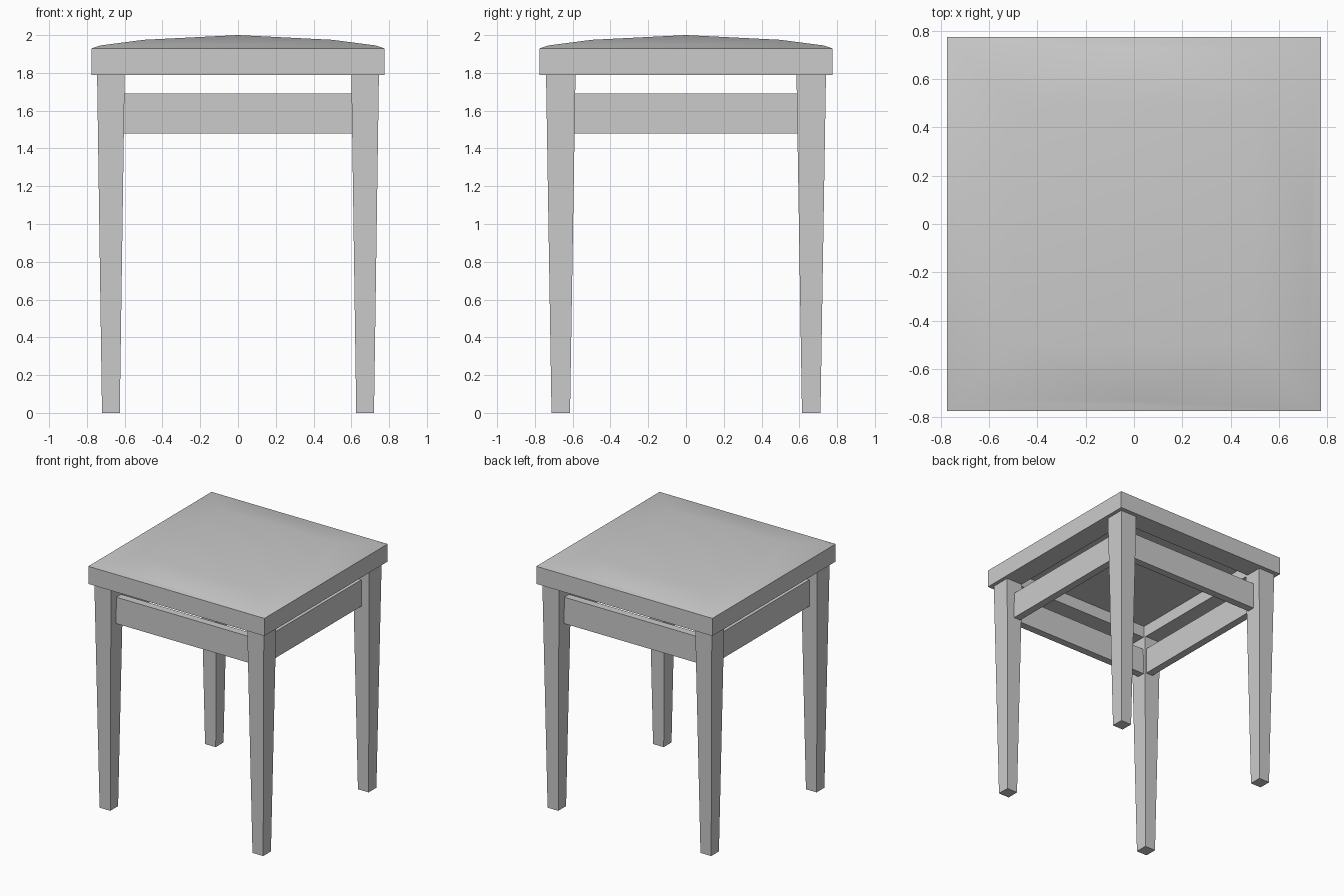
import bpy, bmesh, math
from mathutils import Vector

cube = bpy.data.objects.get("Cube")
if cube:
    bpy.data.objects.remove(cube, do_unlink=True)

grey = bpy.data.materials.new("plain grey")
grey.use_nodes = True
grey.diffuse_color = (0.6, 0.6, 0.6, 1)
grey.node_tree.nodes["Principled BSDF"].inputs["Base Color"].default_value = (0.6, 0.6, 0.6, 1)


def add_object(name, bm):
    bmesh.ops.recalc_face_normals(bm, faces=bm.faces[:])
    mesh = bpy.data.meshes.new(name)
    bm.to_mesh(mesh)
    bm.free()
    mesh.materials.append(grey)
    ob = bpy.data.objects.new(name, mesh)
    bpy.context.collection.objects.link(ob)
    return ob


def square(bm, half, z):
    return [bm.verts.new((sx * half, sy * half, z))
            for sx, sy in ((1, 1), (-1, 1), (-1, -1), (1, -1))]


def bridge(bm, a, b):
    for i in range(4):
        j = (i + 1) % 4
        bm.faces.new((a[i], a[j], b[j], b[i]))


def box(name, lo, hi):
    bm = bmesh.new()
    bmesh.ops.create_cube(bm, size=1)
    lo, hi = Vector(lo), Vector(hi)
    for v in bm.verts:
        v.co = (lo + hi) / 2 + v.co * (hi - lo)
    return add_object(name, bm)


def tapered_leg(name, sx, sy):
    bm = bmesh.new()
    bmesh.ops.create_cube(bm, size=2)
    for v in bm.verts:
        top = v.co.z > 0
        hx, hy = (0.073, 0.078) if top else (0.047, 0.049)
        v.co = (sx * 0.673 + v.co.x * hx, sy * 0.663 + v.co.y * hy, 1.79 if top else 0)
    return add_object(name, bm)


# Seat: square rim, hollow underside and shallow domed top
bm = bmesh.new()
ceiling = square(bm, 0.605, 1.885)
lip = square(bm, 0.605, 1.79)
bottom = square(bm, 0.775, 1.79)
rim = square(bm, 0.775, 1.93)
border = square(bm, 0.73, 1.945)
crown = square(bm, 0.5, 1.975)
bm.faces.new(ceiling)
for a, b in ((ceiling, lip), (lip, bottom), (bottom, rim)):
    bridge(bm, a, b)
peak = bm.verts.new((0, 0, 2.0))
for i in range(4):
    j = (i + 1) % 4
    mid = bm.verts.new((border[i].co + border[j].co) / 2)
    bm.faces.new((rim[i], rim[j], border[j], mid, border[i]))
    bm.faces.new((border[i], mid, crown[i]))
    bm.faces.new((mid, border[j], crown[j]))
    bm.faces.new((mid, crown[j], crown[i]))
    bm.faces.new((crown[i], crown[j], peak))
seat = add_object("seat", bm)
bpy.ops.object.select_all(action='DESELECT')
seat.select_set(True)
bpy.context.view_layer.objects.active = seat
bpy.ops.object.shade_smooth_by_angle(angle=math.radians(30))

# Legs
for sy, depth in ((-1, "front"), (1, "back")):
    for sx, side in ((-1, "right"), (1, "left")):
        tapered_leg(f"{depth}_{side}_leg", sx, sy)

# Rails between the legs
for s, name in ((-1, "front_rail"), (1, "back_rail")):
    y0, y1 = sorted((s * 0.61, s * 0.67))
    box(name, (-0.615, y0, 1.48), (0.615, y1, 1.69))
for s, name in ((-1, "right_rail"), (1, "left_rail")):
    x0, x1 = sorted((s * 0.615, s * 0.675))
    box(name, (x0, -0.605, 1.48), (x1, 0.605, 1.69))
